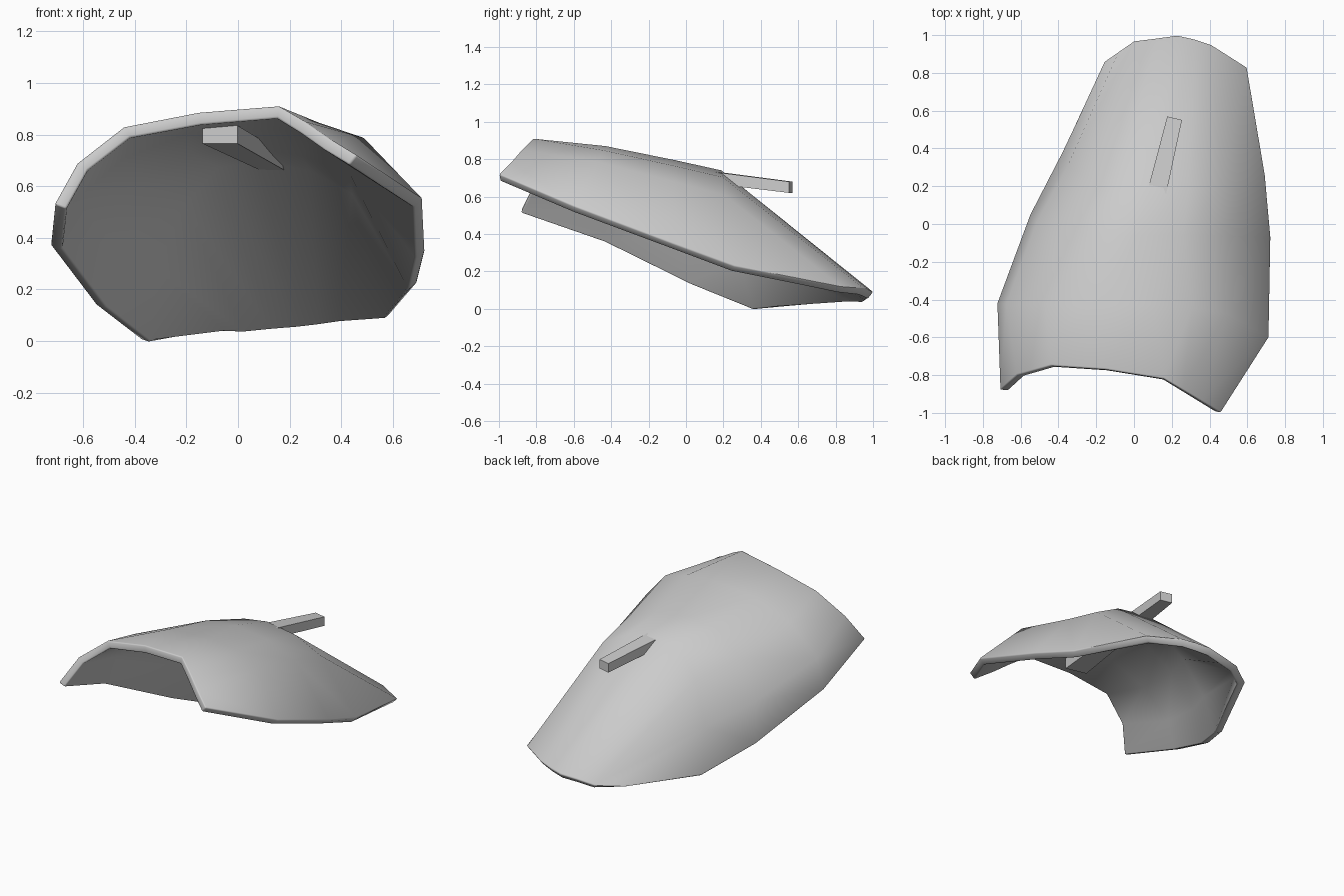
import bpy
import bmesh
from mathutils import Vector

default_cube = bpy.data.objects.get("Cube")
if default_cube:
    bpy.data.objects.remove(default_cube, do_unlink=True)

grey = bpy.data.materials.new("plain_grey")
grey.use_nodes = True
colour = (0.6, 0.6, 0.6, 1)
grey.diffuse_color = colour
grey.node_tree.nodes["Principled BSDF"].inputs["Base Color"].default_value = colour


def finish(name, mesh_builder):
    """Turn a bmesh into a named grey object and make it the active one."""
    bmesh.ops.recalc_face_normals(mesh_builder, faces=mesh_builder.faces)
    mesh = bpy.data.meshes.new(name)
    mesh_builder.to_mesh(mesh)
    mesh_builder.free()
    mesh.materials.append(grey)
    part = bpy.data.objects.new(name, mesh)
    bpy.context.collection.objects.link(part)
    bpy.ops.object.select_all(action="DESELECT")
    part.select_set(True)
    bpy.context.view_layer.objects.active = part
    return part


# Fractions of the way (sideways, upward) from an edge to the crown
LEFT_ARCH = [(0, 0), (0.06, 0.39), (0.31, 0.75), (0.63, 0.96)]
RIGHT_ARCH = [(0.66, 0.93), (0.37, 0.74), (0, 0)]


def arch_row(left, crown, right):
    """Cross-section that bulges from one edge over the crown to the other."""
    def between(edge, side, rise):
        return Vector((edge[0] + (crown[0] - edge[0]) * side,
                       edge[1] + (crown[1] - edge[1]) * rise,
                       edge[2] + (crown[2] - edge[2]) * rise))
    return ([between(left, *fraction) for fraction in LEFT_ARCH]
            + [Vector(crown)]
            + [between(right, *fraction) for fraction in RIGHT_ARCH])


# Curved shell: the scalloped front rim, arched rows and the rounded back rim
front_rim = [Vector(point) for point in (
    (-.71, -.88, .53), (-.62, -.8, .69), (-.44, -.75, .83), (-.15, -.77, .885),
    (.16, -.82, .91), (.26, -.88, .85), (.36, -.94, .78), (.46, -1, .72))]
back_rim = [Vector(point) for point in (
    (-.16, .86, .06), (-.08, .915, .06), (0, .97, .065), (.12, .985, .08),
    (.23, 1, .09), (.32, .98, .1), (.41, .95, .11), (.6, .83, .12))]
rows = [
    front_rim,
    arch_row((-.725, -.42, .37), (.1, -.43, .87), (.715, -.6, .55)),
    arch_row((-.55, .05, .14), (.02, -.06, .795), (.725, -.07, .35)),
    arch_row((-.38, .38, .01), (.08, .19, .74), (.695, .26, .23)),
    back_rim,
]

shell_builder = bmesh.new()
grid = [[shell_builder.verts.new(point) for point in row] for row in rows]
for near, far in zip(grid, grid[1:]):
    for column in range(len(near) - 1):
        shell_builder.faces.new((near[column], near[column + 1],
                                 far[column + 1], far[column]))
shell = finish("curved_shell", shell_builder)

# Make sure the outer side faces up, then thicken inward and soften the rim
if sum(face.normal.z for face in shell.data.polygons) < 0:
    shell.data.flip_normals()
thickness = shell.modifiers.new("thickness", "SOLIDIFY")
thickness.thickness = 0.048
thickness.offset = -1
rim_softening = shell.modifiers.new("rim_softening", "BEVEL")
rim_softening.width = 0.008
rim_softening.segments = 2
rim_softening.limit_method = "ANGLE"
rim_softening.angle_limit = 1.05
for modifier in (thickness, rim_softening):
    bpy.ops.object.modifier_apply(modifier=modifier.name)
bpy.ops.object.shade_smooth_by_angle(angle=0.9)


# Tapered peg that runs under the crown and pokes out through the back slope
def peg_end(builder, centre, across, width, height):
    """Four corners of one end of the peg."""
    corners = []
    for side, rise in ((-1, -1), (1, -1), (1, 1), (-1, 1)):
        offset = across * side * width / 2 + Vector((0, 0, rise * height / 2))
        corners.append(builder.verts.new(centre + offset))
    return corners


inner_centre = Vector((-.07, -.63, .8))
outer_centre = Vector((.215, .56, .65))
direction = outer_centre - inner_centre
across = direction.cross(Vector((0, 0, 1))).normalized()

peg_builder = bmesh.new()
inner = peg_end(peg_builder, inner_centre, across, 0.14, 0.07)
outer = peg_end(peg_builder, outer_centre, across, 0.08, 0.06)
peg_builder.faces.new(inner)
peg_builder.faces.new(outer)
for index in range(len(inner)):
    following = (index + 1) % len(inner)
    peg_builder.faces.new((inner[index], inner[following],
                           outer[following], outer[index]))
finish("mounting_peg", peg_builder)
